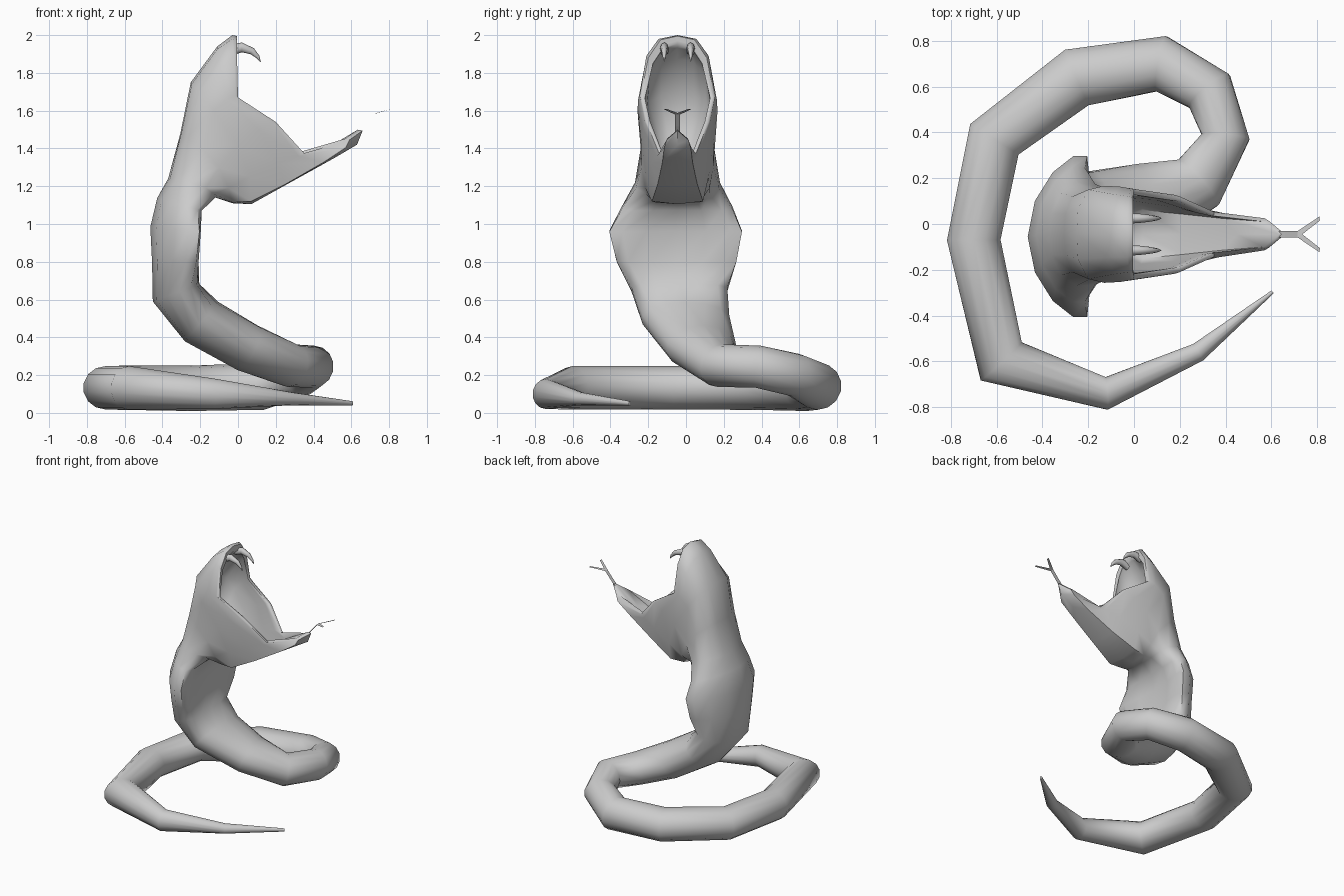
import bpy, bmesh, math
from mathutils import Vector

if "Cube" in bpy.data.objects:
    bpy.data.objects.remove(bpy.data.objects["Cube"])

N = 14          # points around every ring
YC = -0.045     # symmetry plane of the raised neck and head


def make_object(name, bm, smooth=True):
    bmesh.ops.recalc_face_normals(bm, faces=bm.faces[:])
    me = bpy.data.meshes.new(name)
    bm.to_mesh(me)
    bm.free()
    ob = bpy.data.objects.new(name, me)
    bpy.context.collection.objects.link(ob)
    if smooth:
        bpy.ops.object.select_all(action='DESELECT')
        ob.select_set(True)
        bpy.context.view_layer.objects.active = ob
        bpy.ops.object.shade_smooth_by_angle(angle=math.radians(62))
    return ob


def loft(name, rings):
    bm = bmesh.new()
    vs = [[bm.verts.new(p) for p in r] for r in rings]
    n = len(vs[0])
    for a, b in zip(vs, vs[1:]):
        for i in range(n):
            j = (i + 1) % n
            bm.faces.new((a[i], a[j], b[j], b[i]))
    for end in (vs[0], vs[-1]):
        c = bm.verts.new(sum((v.co for v in end), Vector()) / n)
        for i in range(n):
            bm.faces.new((end[i], end[(i + 1) % n], c))
    return make_object(name, bm)


# Body path on the ground: x, y, z, half width, half height
coil = [
    (.605, -.297, .05, .008, .012), (.28, -.56, .075, .043, .035),
    (-.12, -.74, .10, .073, .08), (-.58, -.60, .133, .125, .115),
    (-.70, -.07, .133, .12, .115), (-.61, .37, .133, .128, .117),
    (-.25, .64, .13, .135, .12), (.12, .70, .14, .125, .125),
    (.33, .58, .20, .115, .115), (.40, .38, .245, .107, .112),
    (.28, .18, .25, .135, .115)]
# Raised part with hood: x, y, z, half width, half depth, hood amount
rise = [
    (.05, .08, .345, .19, .13, 0), (-.19, 0, .485, .235, .14, .1),
    (-.315, -.035, .64, .26, .145, .4), (-.32, -.05, .80, .325, .135, .8),
    (-.32, -.055, .97, .36, .145, .9), (-.295, -.047, 1.10, .30, .138, .6)]

path = [p + (0,) if len(p) == 5 else p for p in coil + rise]
pts = [Vector(p[:3]) for p in path] + [Vector((-.25, YC, 1.22))]
rings = []
for i, (x, y, z, w, d, hood) in enumerate(path):
    a = (pts[i] - pts[i - 1]).normalized() if i else Vector()
    t = (a + (pts[i + 1] - pts[i]).normalized()).normalized()
    side = Vector((0, -1, 0))
    if i < len(coil):
        side = t.cross(Vector((0, 0, -1))).normalized()
    elif i == len(coil):
        side = Vector((.25, -1, 0)).normalized()
    back = side.cross(t).normalized()
    ring = []
    for k in range(N):
        th = 2 * math.pi * k / N
        s, c = math.sin(th), math.cos(th)
        depth = c - hood * .7 * s * s + hood * .45 * max(0, -c) ** 2
        ring.append(pts[i] + side * w * s + back * d * depth)
    rings.append(ring)


# Head rings, given as half outlines from crown to chin, mirrored
def mirror_ring(half):
    l = [Vector((x, YC - y, z)) for x, y, z in half]
    r = [Vector((x, YC + y, z)) for x, y, z in half[-2:0:-1]]
    return l + r


neck = mirror_ring([(-.37, 0, 1.24), (-.36, .09, 1.24), (-.32, .18, 1.24), (-.25, .225, 1.22),
                    (-.17, .22, 1.19), (-.13, .17, 1.16), (-.12, .09, 1.14), (-.12, 0, 1.14)])
skull = mirror_ring([(-.305, 0, 1.48), (-.30, .09, 1.48), (-.27, .165, 1.46), (-.19, .195, 1.40),
                     (-.10, .19, 1.30), (-.05, .17, 1.19), (-.03, .12, 1.115), (-.03, 0, 1.11)])
cheek = mirror_ring([(-.25, 0, 1.75), (-.245, .11, 1.74), (-.20, .195, 1.70), (-.13, .212, 1.60),
                     (0, .19, 1.42), (.06, .165, 1.25), (.07, .135, 1.12), (.07, 0, 1.105)])
brow = mirror_ring([(-.11, 0, 1.94), (-.11, .10, 1.925), (-.09, .175, 1.83), (-.06, .208, 1.66),
                    (.11, .18, 1.50), (.21, .14, 1.32), (.25, .105, 1.21), (.25, 0, 1.205)])
snout = mirror_ring([(-.03, 0, 2.0), (-.03, .10, 1.98), (-.02, .165, 1.89), (-.015, .20, 1.68),
                     (.18, .172, 1.54), (.32, .108, 1.36), (.45, .08, 1.325), (.52, 0, 1.355)])
jaw = mirror_ring([(-.005, 0, 1.995), (-.005, .09, 1.975), (-.005, .155, 1.88), (0, .195, 1.67),
                   (.20, .165, 1.54), (.35, .098, 1.375), (.57, .07, 1.405), (.63, 0, 1.42)])
lip = mirror_ring([(-.005, 0, 1.97), (-.005, .075, 1.95), (-.01, .135, 1.86), (0, .18, 1.67),
                   (.20, .15, 1.54), (.35, .085, 1.375), (.59, .058, 1.445), (.66, 0, 1.495)])


def shrink(ring, f, c):
    c = Vector(c)
    return [c + (p - c) * f for p in ring]


# Mouth lining runs back from the lips to the throat
inside = [shrink(lip, .96, (0, YC, 1.6)),
          shrink(snout, .86, (.02, YC, 1.52)),
          shrink(brow, .84, (0, YC, 1.52)),
          shrink(cheek, .78, (-.07, YC, 1.45)),
          shrink(skull, .45, (-.14, YC, 1.36))]
loft("snake_body", rings + [neck, skull, cheek, brow, snout, jaw, lip] + inside)

# Curved fangs
for name, off in (("fang_left", .07), ("fang_right", -.07)):
    prof = [(-.04, 1.92, .03), (.02, 1.935, .026), (.075, 1.915, .018),
            (.105, 1.885, .010), (.12, 1.858, .001)]
    fr = []
    for i, (x, z, r) in enumerate(prof):
        p, q = prof[max(i - 1, 0)], prof[min(i + 1, len(prof) - 1)]
        t = Vector((q[0] - p[0], 0, q[1] - p[1])).normalized()
        u = t.cross(Vector((0, 1, 0)))
        fr.append([Vector((x, YC + off, z)) + (u * math.cos(k * math.pi / 4)
                   + Vector((0, .8, 0)) * math.sin(k * math.pi / 4)) * r for k in range(8)])
    loft(name, fr)

# Flat forked tongue
bm = bmesh.new()
half = [(.60, .014, 1.45), (.66, .014, 1.515), (.715, .014, 1.58)]
left = [bm.verts.new((x, YC + y, z)) for x, y, z in half]
right = [bm.verts.new((x, YC - y, z)) for x, y, z in half]
crotch = bm.verts.new((.735, YC, 1.588))
for i in range(2):
    bm.faces.new((left[i], right[i], right[i + 1], left[i + 1]))
bm.faces.new((left[2], right[2], crotch))
for s, root in ((1, left[2]), (-1, right[2])):
    a = bm.verts.new((.81, YC + s * .078, 1.61))
    b = bm.verts.new((.812, YC + s * .06, 1.61))
    bm.faces.new((root, crotch, b, a))
make_object("forked_tongue", bm, False)
